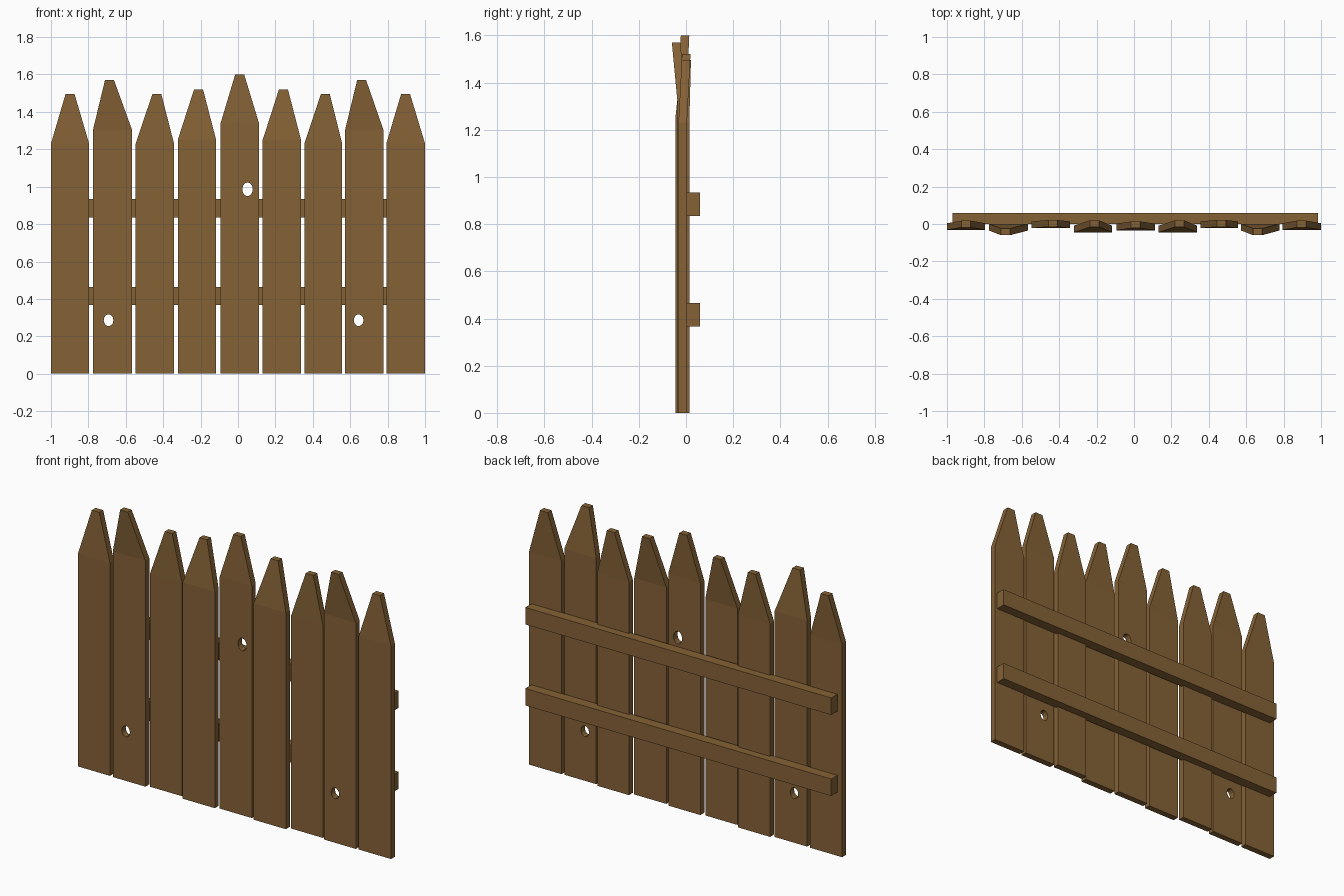
import bpy, bmesh, math

if "Cube" in bpy.data.objects:
    bpy.data.objects.remove(bpy.data.objects["Cube"])

wood = bpy.data.materials.new("brown wood")
wood.diffuse_color = (0.235, 0.122, 0.037, 1)
wood.use_nodes = True
wood.node_tree.nodes["Principled BSDF"].inputs["Base Color"].default_value = wood.diffuse_color
THICK = 0.036


def make_object(name, bm):
    bmesh.ops.recalc_face_normals(bm, faces=bm.faces[:])
    mesh = bpy.data.meshes.new(name)
    bm.to_mesh(mesh)
    bm.free()
    mesh.materials.append(wood)
    ob = bpy.data.objects.new(name, mesh)
    bpy.context.collection.objects.link(ob)
    return ob


def loft(name, rings):
    """Stack rectangular sections (x0, x1, front y, back y, z)."""
    bm = bmesh.new()
    loops = []
    for x0, x1, y0, y1, z in rings:
        loops.append([bm.verts.new(p) for p in
                      ((x0, y0, z), (x1, y0, z), (x1, y1, z), (x0, y1, z))])
    for a, b in zip(loops, loops[1:]):
        for i in range(4):
            j = (i + 1) % 4
            bm.faces.new((a[i], a[j], b[j], b[i]))
    bm.faces.new(loops[0][::-1])
    bm.faces.new(loops[-1])
    return make_object(name, bm)


def cut_hole(plank, x, z, rx, rz):
    """Knot hole: an upright oval cut through the plank."""
    bm = bmesh.new()
    n = 12
    ring = [[bm.verts.new((x + rx * math.cos(i * math.tau / n), y,
                           z + rz * math.sin(i * math.tau / n)))
             for i in range(n)] for y in (-0.3, 0.3)]
    for i in range(n):
        j = (i + 1) % n
        bm.faces.new((ring[0][i], ring[0][j], ring[1][j], ring[1][i]))
    bm.faces.new(ring[0])
    bm.faces.new(ring[1])
    cutter = make_object("hole_cutter", bm)
    cutter.hide_render = True
    cutter.hide_viewport = True
    mod = plank.modifiers.new("knot_hole", 'BOOLEAN')
    mod.operation = 'DIFFERENCE'
    mod.solver = 'EXACT'
    mod.object = cutter


# Pickets: left x, right x, tip centre x, shoulder z, top z, front y, tip front y
pickets = [
    (-1.000, -0.796, -0.898, 1.23, 1.495, -0.032, -0.018),
    (-0.775, -0.567, -0.687, 1.305, 1.57, -0.035, -0.060),
    (-0.547, -0.342, -0.434, 1.23, 1.495, -0.022, -0.015),
    (-0.322, -0.117, -0.211, 1.25, 1.52, -0.045, -0.016),
    (-0.093, 0.112, 0.009, 1.34, 1.60, -0.034, -0.022),
    (0.132, 0.337, 0.243, 1.25, 1.52, -0.045, -0.016),
    (0.355, 0.557, 0.467, 1.23, 1.495, -0.022, -0.015),
    (0.573, 0.777, 0.661, 1.305, 1.57, -0.035, -0.060),
    (0.793, 1.000, 0.896, 1.23, 1.495, -0.032, -0.018),
]
planks = []
for i, (x0, x1, tip, zs, zt, y, yt) in enumerate(pickets):
    planks.append(loft(f"picket_{i + 1}", [
        (x0, x1, y, y + THICK, 0),
        (x0, x1, y, y + THICK, zs),
        (tip - 0.024, tip + 0.024, yt, yt + THICK, zt)]))

# Knot holes
cut_hole(planks[1], -0.692, 0.286, 0.026, 0.032)
cut_hole(planks[4], 0.051, 0.986, 0.028, 0.037)
cut_hole(planks[7], 0.645, 0.286, 0.026, 0.032)

# Rails across the back
for name, z0, z1 in (("lower_rail", 0.367, 0.465), ("upper_rail", 0.835, 0.933)):
    loft(name, [(-0.97, 0.985, 0.001, 0.06, z0), (-0.97, 0.985, 0.001, 0.06, z1)])
